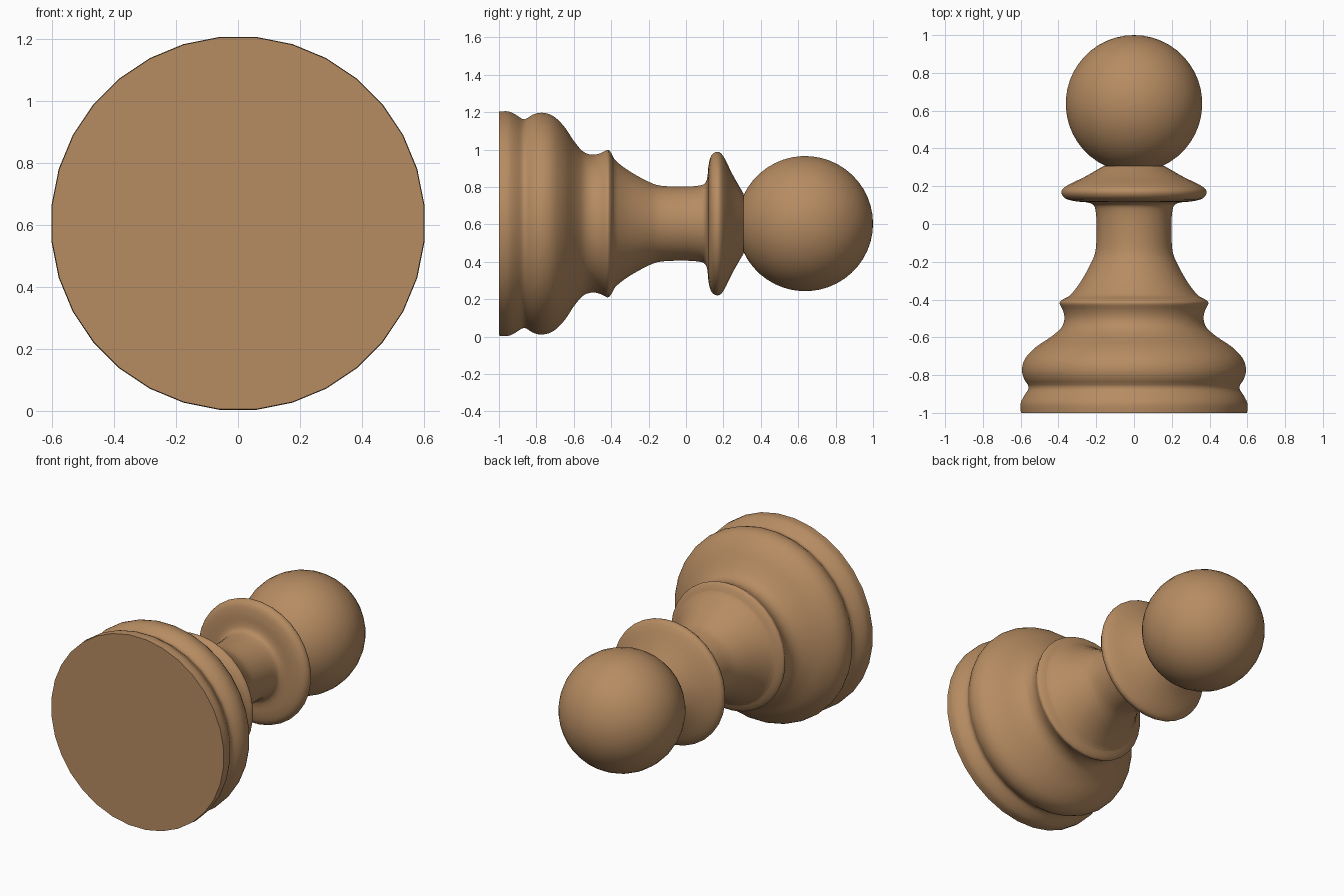
import bpy, bmesh, math
from mathutils import Vector

if "Cube" in bpy.data.objects:
    bpy.data.objects.remove(bpy.data.objects["Cube"])

AXIS_Z = 0.604
SIDES = 32

wood = bpy.data.materials.new("warm_wood")
wood.diffuse_color = (0.47, 0.262, 0.122, 1)
wood.use_nodes = True
wood.node_tree.nodes["Principled BSDF"].inputs["Base Color"].default_value = wood.diffuse_color


def smooth_profile(pts, steps=3):
    """Catmull-Rom curve through (y, radius) points."""
    p = [Vector(q) for q in pts]
    p = [2 * p[0] - p[1]] + p + [2 * p[-1] - p[-2]]
    out = []
    for i in range(1, len(p) - 2):
        a, b, c, d = p[i - 1:i + 3]
        for k in range(steps):
            t = k / steps
            out.append(0.5 * (2 * b + (c - a) * t + (2 * a - 5 * b + 4 * c - d) * t * t
                              + (3 * b - a - 3 * c + d) * t ** 3))
    return out + [p[-2]]


def lathe(name, profile, cap_start=False):
    """Turn a (y, radius) profile round the lying axis."""
    bm = bmesh.new()
    rings = []
    for y, r in profile:
        if r < 1e-4:
            rings.append([bm.verts.new((0, y, AXIS_Z))] * SIDES)
            continue
        ring = []
        for i in range(SIDES):
            a = 2 * math.pi * (i + 0.5) / SIDES
            ring.append(bm.verts.new((r * math.cos(a), y, AXIS_Z + r * math.sin(a))))
        rings.append(ring)
    for lo, hi in zip(rings, rings[1:]):
        for i in range(SIDES):
            j = (i + 1) % SIDES
            quad = [lo[i], hi[i], hi[j], lo[j]]
            bm.faces.new(list(dict.fromkeys(quad)))
    if cap_start:
        bm.faces.new(rings[0])
    bmesh.ops.recalc_face_normals(bm, faces=bm.faces)
    # an open shell must still face outwards
    if sum(f.normal.dot(f.calc_center_median() - Vector((0, f.calc_center_median().y, AXIS_Z)))
           for f in bm.faces) < 0:
        bmesh.ops.reverse_faces(bm, faces=bm.faces)
    me = bpy.data.meshes.new(name)
    bm.to_mesh(me)
    bm.free()
    ob = bpy.data.objects.new(name, me)
    bpy.context.collection.objects.link(ob)
    me.materials.append(wood)
    bpy.ops.object.select_all(action='DESELECT')
    ob.select_set(True)
    bpy.context.view_layer.objects.active = ob
    bpy.ops.object.shade_smooth_by_angle(angle=math.radians(45))


# Stepped base with groove, shoulder and upper ring
lathe("base", smooth_profile([
    (-1.0, 0.602), (-0.95, 0.603), (-0.91, 0.585), (-0.865, 0.56), (-0.82, 0.585),
    (-0.77, 0.596), (-0.71, 0.578), (-0.65, 0.52), (-0.60, 0.445), (-0.55, 0.387),
    (-0.50, 0.370), (-0.455, 0.379), (-0.42, 0.396), (-0.402, 0.383), (-0.385, 0.35)]),
    cap_start=True)

# Waisted stem flowing into the thin collar
lathe("stem_and_collar", smooth_profile([
    (-0.385, 0.35), (-0.365, 0.328), (-0.30, 0.280), (-0.20, 0.225), (-0.13, 0.203),
    (0.0, 0.199), (0.08, 0.206), (0.105, 0.222), (0.115, 0.255), (0.12, 0.31),
    (0.135, 0.365), (0.168, 0.386), (0.20, 0.362), (0.25, 0.262), (0.307, 0.162)]))

# Round head, cut off where it meets the collar
R, C = 0.363, 0.637
start = math.acos(0.33 / R)
lathe("head", [(C - R * math.cos(t), R * math.sin(t)) for t in
               [start + (math.pi - start) * k / 20 for k in range(21)]])
